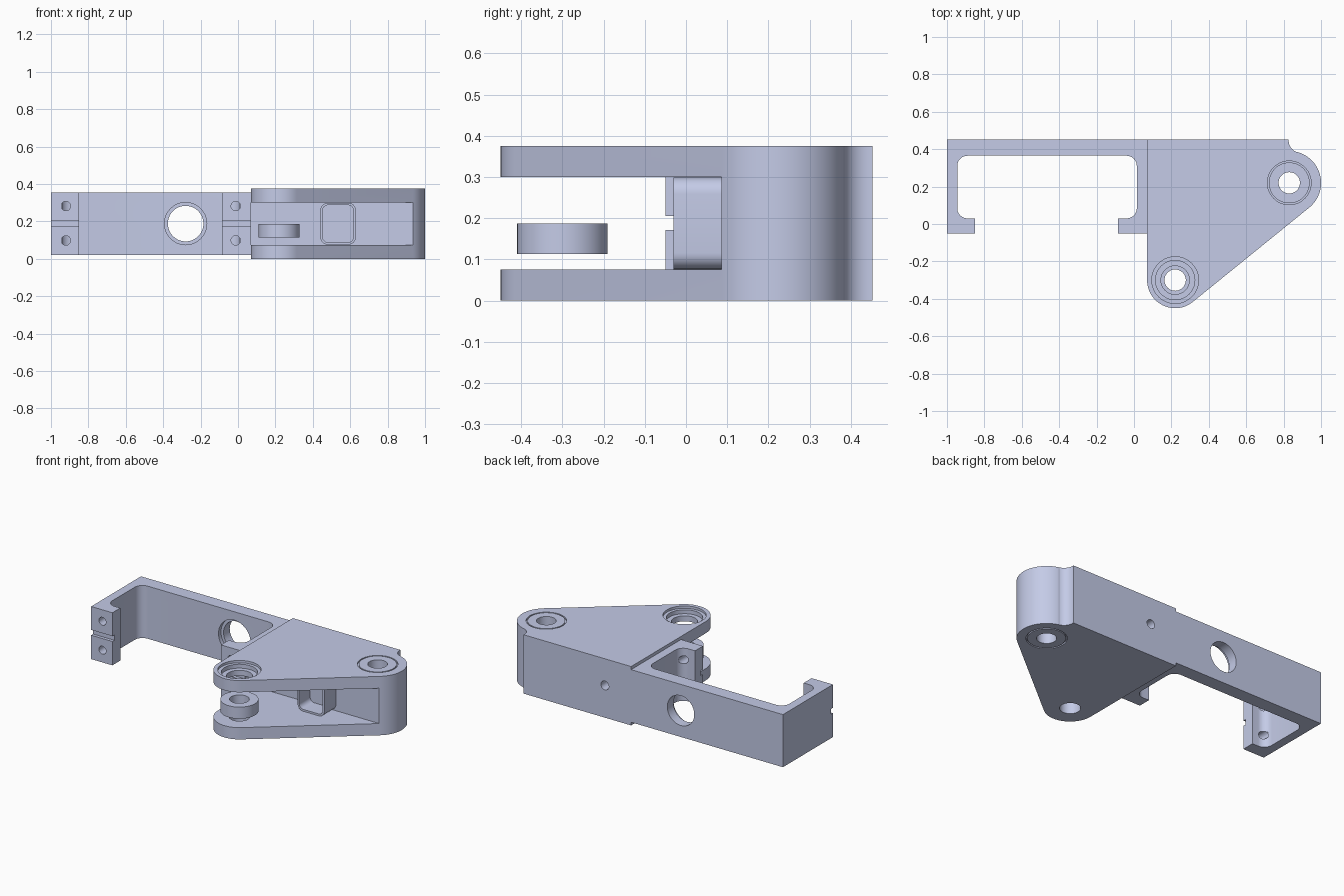
import bpy
import bmesh
import math
from mathutils import Matrix

cube = bpy.data.objects.get("Cube")
if cube:
    bpy.data.objects.remove(cube, do_unlink=True)

metal = bpy.data.materials.new("pale blue grey metal")
metal.use_nodes = True
tint = (0.597, 0.644, 0.863, 1)
metal.diffuse_color = tint
for node in metal.node_tree.nodes:
    if node.type == 'BSDF_PRINCIPLED':
        node.inputs["Base Color"].default_value = tint


def arc(cx, cy, r, start, end, steps=16):
    angles = [math.radians(start + (end - start) * i / steps) for i in range(steps + 1)]
    return [(cx + r * math.cos(a), cy + r * math.sin(a)) for a in angles]


def finish(name, bm):
    bmesh.ops.recalc_face_normals(bm, faces=bm.faces)
    mesh = bpy.data.meshes.new(name)
    bm.to_mesh(mesh)
    bm.free()
    mesh.materials.append(metal)
    obj = bpy.data.objects.new(name, mesh)
    bpy.context.collection.objects.link(obj)
    return obj


def prism(name, points, low, high):
    """Extrude an outline along z."""
    bm = bmesh.new()
    face = bm.faces.new([bm.verts.new((x, y, low)) for x, y in points])
    side = bmesh.ops.extrude_face_region(bm, geom=[face])
    verts = [v for v in side["geom"] if isinstance(v, bmesh.types.BMVert)]
    bmesh.ops.translate(bm, vec=(0, 0, high - low), verts=verts)
    return finish(name, bm)


def disc(name, x, y, r, low, high):
    return prism(name, arc(x, y, r, 0, 360, 48)[:-1], low, high)


def lay_along_y(obj):
    """Turn a prism drawn in x, z so that its length runs along y."""
    turn = Matrix(((1, 0, 0), (0, 0, 1), (0, 1, 0))).to_4x4()
    obj.data.transform(turn)
    obj.data.flip_normals()
    return obj


def bore(x, z, r, low, high):
    return lay_along_y(disc("cutter", x, z, r, low, high))


def box(x0, x1, y0, y1, z0, z1):
    return prism("cutter", [(x0, y0), (x1, y0), (x1, y1), (x0, y1)], z0, z1)


def cut(obj, cutters):
    bpy.context.view_layer.objects.active = obj
    for cutter in cutters:
        cutter.hide_render = True
        mod = obj.modifiers.new("cut", 'BOOLEAN')
        mod.operation = 'DIFFERENCE'
        mod.solver = 'EXACT'
        mod.object = cutter
        bpy.ops.object.modifier_apply(modifier=mod.name)
        bpy.data.objects.remove(cutter, do_unlink=True)


def rounded_rect(x0, x1, z0, z1, r):
    return (arc(x1 - r, z0 + r, r, -90, 0, 8) + arc(x1 - r, z1 - r, r, 0, 90, 8)
            + arc(x0 + r, z1 - r, r, 90, 180, 8) + arc(x0 + r, z0 + r, r, 180, 270, 8))


# Forked body: triangular outline with two rounded ends
BACK = 0.4525
PIVOT = (0.22, -0.3)
BOSS = (0.83, 0.22)
outline = ([(0.07, BACK)] + arc(*PIVOT, 0.15, 180, 309, 32) + arc(*BOSS, 0.17, -51, 75, 32)
           + arc(0.89, 0.445, 0.063, 255, 180) + [(0.827, BACK)])
body = prism("forked_body", outline, 0, 0.375)
cutters = [
    box(0, 1.2, -0.6, 0.086, 0.075, 0.3),       # gap between the plates
    disc("cutter", *PIVOT, 0.125, 0.36, 0.5),   # stepped seat in the top plate
    disc("cutter", *PIVOT, 0.105, 0.335, 0.5),
    disc("cutter", *PIVOT, 0.076, 0.2, 0.5),
    disc("cutter", *PIVOT, 0.06, -0.1, 0.2),
    bore(0.255, 0.205, 0.028, 0.35, 0.6),       # small hole in the back
]
cut(body, cutters)
# Ring grooves around the boss bore, top and bottom
for low, high in ((0.365, 0.5), (-0.1, 0.01)):
    ring = disc("cutter", *BOSS, 0.117, low, high)
    cut(ring, [disc("cutter", *BOSS, 0.109, low - 0.1, high + 0.1)])
    cut(body, [ring])
cut(body, [disc("cutter", *BOSS, 0.057, -0.1, 0.5)])

# Rounded socket standing out from the inner wall
socket = lay_along_y(prism("inner_socket", rounded_rect(0.44, 0.63, 0.076, 0.299, 0.04), -0.03, 0.09))
cut(socket, [lay_along_y(prism("cutter", rounded_rect(0.452, 0.618, 0.088, 0.287, 0.03), -0.1, 0.08))])

# Loose roller between the plates
roller = disc("pivot_roller", *PIVOT, 0.11, 0.113, 0.187)
cut(roller, [disc("cutter", *PIVOT, 0.057, 0, 0.3)])

# C-shaped bracket with inward feet
LOW, HIGH, R = 0.02, 0.355, 0.055
left, right, floor, wall = -0.945, 0.015, 0.03, 0.365
profile = ([(-1, -0.05), (-0.85, -0.05), (-0.85, floor)]
           + arc(left + R, floor + R, R, 270, 180, 10)
           + arc(left + R, wall - R, R, 180, 90, 10)
           + arc(right - R, wall - R, R, 90, 0, 10)
           + arc(right - R, floor + R, R, 0, -90, 10)
           + [(-0.085, floor), (-0.085, -0.05), (0.07, -0.05), (0.07, BACK), (-1, BACK)])
bracket = prism("c_bracket", profile, LOW, HIGH)
cutters = [
    bore(-0.28, 0.188, 0.095, 0.2, 0.6),
    bore(-0.28, 0.188, 0.113, 0.2, 0.39),
    box(-1.1, 0.2, -0.1, -0.03, 0.172, 0.206),  # slot across both feet
]
for x in (-0.92, -0.012):
    for z in (0.098, 0.282):
        cutters.append(bore(x, z, 0.025, -0.1, 0.06))
cut(bracket, cutters)

# Smooth the round walls, keep edges sharp
bpy.ops.object.select_all(action='DESELECT')
for part in (body, socket, roller, bracket):
    part.select_set(True)
bpy.context.view_layer.objects.active = body
bpy.ops.object.shade_smooth_by_angle(angle=math.radians(30))
